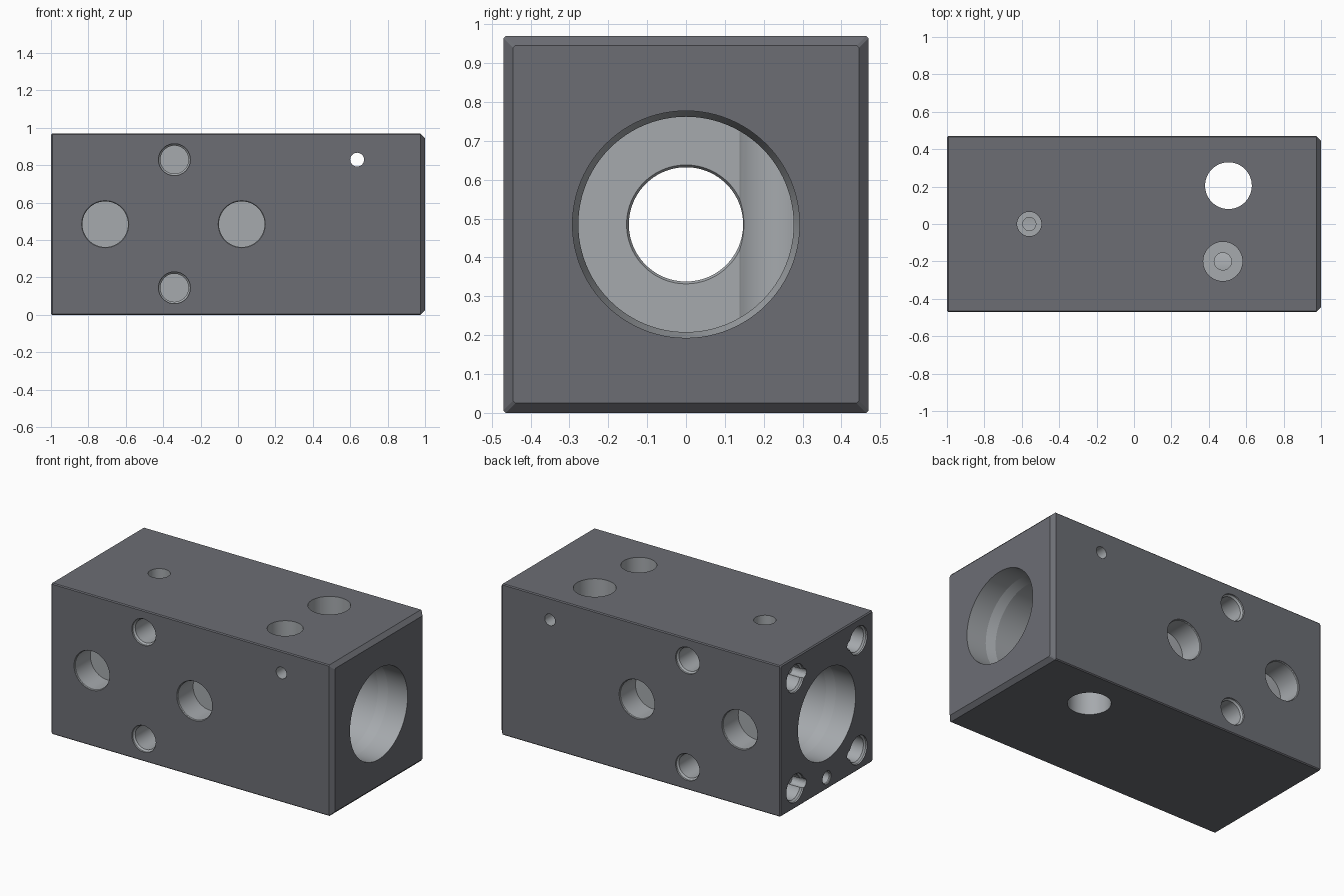
import bpy, bmesh, math
from mathutils import Vector

if "Cube" in bpy.data.objects:
    bpy.data.objects.remove(bpy.data.objects["Cube"])

X, Y, H = 1.0, 0.47, 0.97
MID = H / 2


def material(name, rgb):
    m = bpy.data.materials.new(name)
    m.diffuse_color = (*rgb, 1)
    m.use_nodes = True
    m.node_tree.nodes["Principled BSDF"].inputs["Base Color"].default_value = m.diffuse_color
    return m


dark = material("dark_metal", (0.15, 0.155, 0.175))
light = material("machined_bore", (0.38, 0.4, 0.42))


def make_object(name, bm, mat):
    bmesh.ops.recalc_face_normals(bm, faces=bm.faces)
    me = bpy.data.meshes.new(name)
    bm.to_mesh(me)
    bm.free()
    me.materials.append(mat)
    ob = bpy.data.objects.new(name, me)
    bpy.context.collection.objects.link(ob)
    return ob


def skin(bm, rings):
    for a, b in zip(rings, rings[1:]):
        n = len(a)
        for i in range(n):
            bm.faces.new((a[i], a[(i + 1) % n], b[(i + 1) % n], b[i]))
    bm.faces.new(rings[0])
    bm.faces.new(rings[-1])


# Block: chamfered rectangle section swept along x, larger chamfer at the right end
bm = bmesh.new()
rings = []
for x, inset in ((-X, 0.007), (-X + 0.007, 0), (X - 0.025, 0), (X, 0.025)):
    w, h, c = Y - inset, MID - inset, 0.006
    section = ((w, h - c), (w - c, h), (c - w, h), (-w, h - c),
               (-w, c - h), (c - w, -h), (w - c, -h), (w, c - h))
    rings.append([bm.verts.new((x, y, MID + z)) for y, z in section])
skin(bm, rings)
block = make_object("manifold_block", bm, dark)

cutters = []


def hole(name, mouth, direction, profile, n=48):
    """Turned cutter; profile holds (depth, radius) pairs from the mouth inward."""
    d = Vector(direction)
    u = d.orthogonal().normalized()
    v = d.cross(u)
    bm = bmesh.new()
    skin(bm, [[bm.verts.new(Vector(mouth) + d * t + r * (
        u * math.cos(2 * math.pi * i / n) + v * math.sin(2 * math.pi * i / n)))
        for i in range(n)] for t, r in profile])
    ob = make_object(name, bm, light)
    ob.hide_render = True
    cutters.append(ob)


def blind(r, depth, lip=0.01):
    return [(-0.02, r), (lip, r), (lip * 2, r - lip), (depth, r - lip)]


# Main bore with a stepped cavity at each end
end = [(-0.02, 0.292), (0.14, 0.292), (0.2, 0.277), (0.6, 0.277), (0.6, 0.153), (0.61, 0.147)]
hole("main_bore", (-X, 0, MID), (1, 0, 0),
     end + [(2 * X - t, r) for t, r in reversed(end)], 96)

# Blind ports and bolt holes on the front and back
for s in (-1, 1):
    for x in (-0.71, 0.02):
        hole("side_port", (x, s * Y, MID), (0, -s, 0), blind(0.126, 0.16, 0.004))
    for z in (0.145, 0.83):
        hole("side_bolt_hole", (-0.34, s * Y, z), (0, -s, 0), blind(0.085, 0.2))

# Cross pin hole and vertical through port
hole("cross_pin_hole", (0.637, -Y, 0.83), (0, 1, 0), [(-0.02, 0.037), (2 * Y + 0.02, 0.037)], 32)
hole("vertical_port", (0.505, 0.205, H), (0, 0, -1), [(-0.02, 0.125), (H + 0.02, 0.125)])

# Counterbored top ports reaching the bore
for x, y, r, ri in ((-0.56, 0, 0.065, 0.035), (0.475, -0.2, 0.105, 0.046)):
    hole("top_port", (x, y, H), (0, 0, -1), [(-0.02, r), (0.15, r), (0.15, ri), (0.4, ri)])

# Left end: corner bolt holes with side notches, and a locating hole
for s in (-1, 1):
    for z in (0.13, 0.835):
        hole("end_bolt_hole", (-X, s * 0.32, z), (1, 0, 0), blind(0.09, 0.25))
        hole("end_notch", (-X, s * 0.237, z), (1, 0, 0), [(-0.02, 0.03), (0.1, 0.03)], 24)
hole("locating_hole", (-X, 0, 0.075), (1, 0, 0), blind(0.043, 0.15, 0.005), 32)

# Cut every hole and bake the result
for c in cutters:
    m = block.modifiers.new(c.name, "BOOLEAN")
    m.operation, m.solver, m.object = "DIFFERENCE", "EXACT", c
    m.material_mode = "TRANSFER"
bpy.context.view_layer.update()
baked = bpy.data.meshes.new_from_object(block.evaluated_get(bpy.context.evaluated_depsgraph_get()))
block.modifiers.clear()
block.data = baked
for c in cutters:
    bpy.data.objects.remove(c)

bpy.context.view_layer.objects.active = block
block.select_set(True)
bpy.ops.object.shade_smooth_by_angle(angle=math.radians(12))
